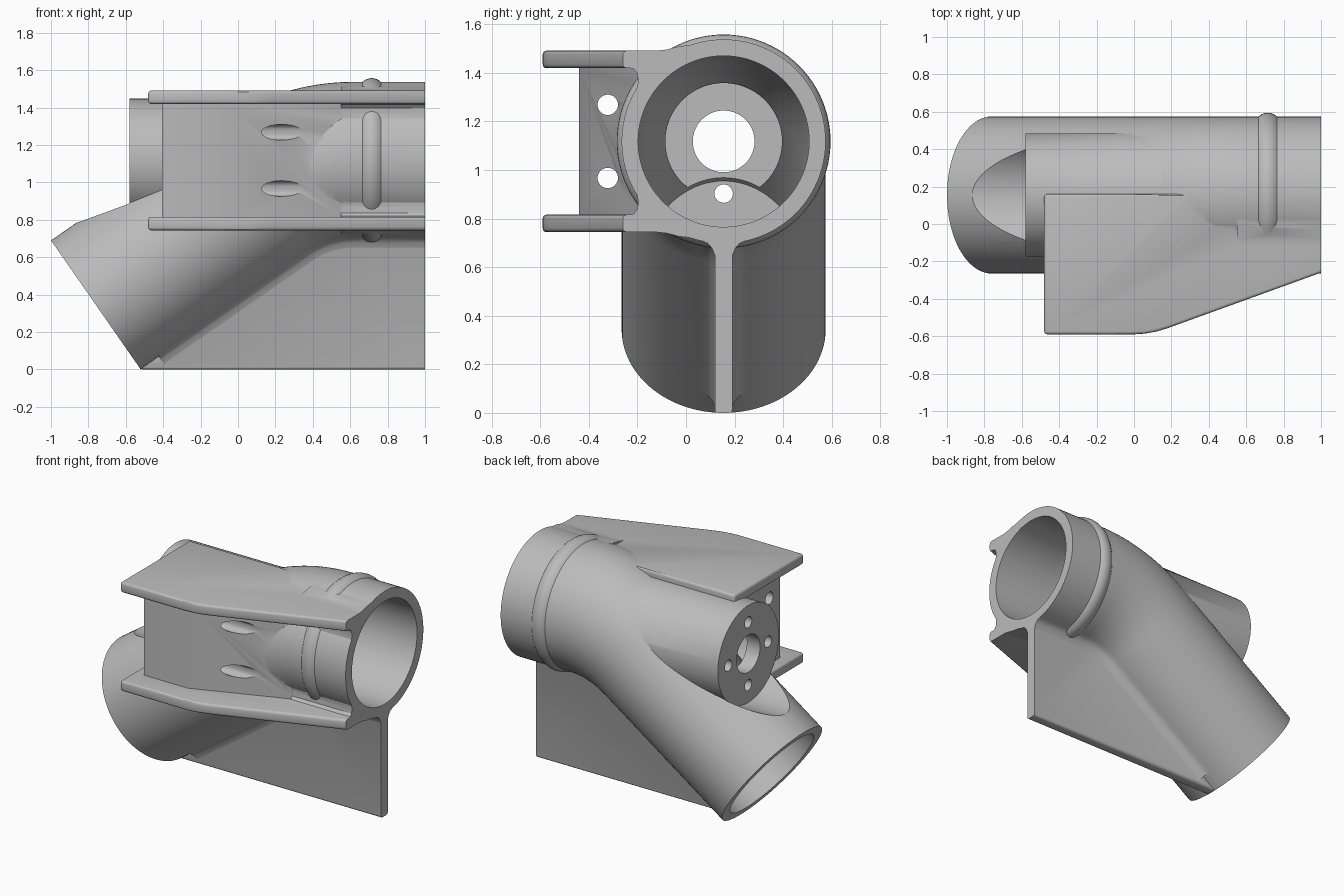
import bpy, bmesh, math
from mathutils import Vector, Matrix

if "Cube" in bpy.data.objects:
    bpy.data.objects.remove(bpy.data.objects["Cube"], do_unlink=True)

CY, CZ = 0.155, 1.1175          # axis of the straight tube
R_OUT, R_BORE, R_MOTOR = 0.42, 0.352, 0.33

grey = bpy.data.materials.new("light grey")
grey.use_nodes = True
grey.diffuse_color = (0.5, 0.5, 0.5, 1)
grey.node_tree.nodes["Principled BSDF"].inputs["Base Color"].default_value = (0.5, 0.5, 0.5, 1)


def finish(name, bm):
    bmesh.ops.recalc_face_normals(bm, faces=bm.faces)
    mesh = bpy.data.meshes.new(name)
    bm.to_mesh(mesh)
    bm.free()
    mesh.materials.append(grey)
    obj = bpy.data.objects.new(name, mesh)
    bpy.context.collection.objects.link(obj)
    return obj


def apply(obj, mod):
    bpy.context.view_layer.objects.active = obj
    bpy.ops.object.modifier_apply(modifier=mod.name)


def combine(obj, tool, operation):
    mod = obj.modifiers.new("combine", "BOOLEAN")
    mod.operation = operation
    mod.solver = "MANIFOLD"
    mod.object = tool
    apply(obj, mod)
    bpy.data.objects.remove(tool, do_unlink=True)


def prism(name, points, place, low, high, bevel=0):
    """Extrude a flat outline; place(a, b, depth) gives the 3D point."""
    bm = bmesh.new()
    rings = [[bm.verts.new(place(a, b, d)) for a, b in points] for d in (low, high)]
    bridge(bm, rings)
    obj = finish(name, bm)
    if bevel:
        mod = obj.modifiers.new("soft_edges", "BEVEL")
        mod.width = bevel
        mod.segments = 3
        mod.angle_limit = math.radians(40)
        apply(obj, mod)
    return obj


def bridge(bm, rings):
    n = len(rings[0])
    for a, b in zip(rings, rings[1:]):
        for i in range(n):
            bm.faces.new((a[i], a[(i + 1) % n], b[(i + 1) % n], b[i]))
    bm.faces.new(rings[0])
    bm.faces.new(rings[-1])


def rod(name, radius, x0, x1, y=CY, z=CZ, sides=96):
    ring = [(radius * math.cos(2 * math.pi * i / sides),
             radius * math.sin(2 * math.pi * i / sides)) for i in range(sides)]
    return prism(name, ring, lambda a, b, d: (d, y + a, z + b), x0, x1)


# Centre line: slanted leg, rounded bend, level leg
slope = math.radians(34.8)
start = Vector((-0.76, CY, 0.345))
along = Vector((math.cos(slope), 0, math.sin(slope)))
corner = start + along * ((CZ - start.z) / along.z)
bend = 0.85
reach = bend * math.tan(slope / 2)


def sweep(name, section, offset):
    path = [(start + along * offset, slope)]
    centre = Vector((corner.x + reach, CY, CZ - bend))
    for i in range(17):
        a = slope * (1 - i / 16)
        path.append((centre + bend * Vector((-math.sin(a), 0, math.cos(a))), a))
    path.append((Vector((1.1, CY, CZ)), 0))
    bm = bmesh.new()
    rings = []
    for p, a in path:
        up = Vector((-math.sin(a), 0, math.cos(a)))
        rings.append([bm.verts.new(p + Vector((0, u, 0)) + up * w) for u, w in section])
    bridge(bm, rings)
    return finish(name, bm)


def circle(r, n=96):
    return [(r * math.cos(2 * math.pi * i / n), r * math.sin(2 * math.pi * i / n)) for i in range(n)]


def flat(a, b, d):
    return (a, b, d)


def upright(a, b, d):
    return (a, d, b)


# Bent pipe with motor tube
body = sweep("pump_housing", circle(R_OUT), 0)
combine(body, rod("motor_tube", R_MOTOR, -0.7, 0.4), "UNION")

# Bead around the outlet
bm = bmesh.new()
rings = []
for i in range(96):
    t = 2 * math.pi * i / 96
    rings.append([bm.verts.new((0.715 + 0.07 * math.sin(p), CY + (0.37 + 0.07 * math.cos(p)) * math.cos(t),
                                CZ + (0.37 + 0.07 * math.cos(p)) * math.sin(t)))
                  for p in [2 * math.pi * k / 24 for k in range(24)]])
for a, b in zip(rings, rings[1:] + rings[:1]):
    for k in range(24):
        m = (k + 1) % 24
        bm.faces.new((a[k], a[m], b[m], b[k]))
combine(body, finish("outlet_bead", bm), "UNION")

# Mounting block with a sloping front
block = [(-0.405, -0.44), (-0.07, -0.44), (0.75, -0.123), (0.75, CY), (-0.405, CY)]
combine(body, prism("mounting_block", block, flat, 0.78, 1.455), "UNION")

# Upper and lower flanges, with root fillets beside the tube
flange = [(-0.48, -0.59), (0, -0.59), (0.06, -0.586), (0.12, -0.575), (0.18, -0.557),
          (1.1, -0.224), (1.1, 0.16), (-0.48, 0.16)]
root = [(-0.245, 0.306), (-0.215, 0.298), (-0.2, 0.28), (-0.197, 0.25), (-0.2, 0.225),
        (-0.1, 0.225), (-0.1, 0.32), (-0.245, 0.32)]
top_root = [(-0.13, 0.365), (-0.13, 0.3725), (-0.08, 0.378), (-0.03, 0.391), (0.02, 0.397), (0.02, 0.365)]
for side in (1, -1):
    mid = CZ + side * 0.3375
    combine(body, prism("flange", flange, flat, mid - 0.036, mid + 0.036, 0.016), "UNION")
    for outline in (root, top_root):
        combine(body, prism("flange_fillet", outline,
                            lambda a, b, d: (d, a, CZ + side * b), 0.55, 1.1), "UNION")

# Support fin below the pipe, with a fillet following the pipe
fin = [(-0.52, 0), (1.1, 0), (1.1, 0.8), (0.48, 0.8), (-0.54, 0.03)]
combine(body, prism("support_fin", fin, upright, CY - 0.036, CY + 0.036, 0.014), "UNION")
half = [(0.03, -0.48), (0.038, -0.465), (0.048, -0.44), (0.065, -0.42), (0.1, -0.405), (0.1, -0.38)]
fillet = half + [(-u, w) for u, w in reversed(half)]
combine(body, sweep("fin_fillet", fillet, 0.12), "UNION")

# Hollow the pipe, keeping a wall under the motor recess
combine(body, sweep("pipe_bore", circle(R_BORE), -0.1), "DIFFERENCE")
wall = rod("recess_wall", 0.39, -1.1, -0.5)
combine(wall, sweep("wall_limit", circle(R_OUT - 0.002), 0.002), "INTERSECT")
combine(body, wall, "UNION")
combine(body, rod("motor_recess", R_MOTOR + 0.004, -1.3, -0.58), "DIFFERENCE")
combine(body, rod("motor_bore", 0.24, -0.48, 0.4), "DIFFERENCE")
combine(body, rod("shaft_hole", 0.127, -0.7, 0), "DIFFERENCE")

# Screw holes in the motor face: only the lowest goes through
for i in range(4):
    a = math.pi / 2 * i
    depth = -0.4 if i == 3 else -0.5
    combine(body, rod("screw_hole", 0.038, -0.7, depth, CY + 0.215 * math.cos(a),
                      CZ + 0.215 * math.sin(a), 24), "DIFFERENCE")

# Bolt holes through the mounting block
for z in (0.967, 1.268):
    combine(body, rod("bolt_hole", 0.042, -0.6, 0.7, -0.322, z, 32), "DIFFERENCE")

# Trim the outlet end flush
combine(body, prism("outlet_trim", [(1, -1), (1.5, -1), (1.5, 1), (1, 1)], flat, -0.5, 2), "DIFFERENCE")

bpy.ops.object.select_all(action="DESELECT")
body.select_set(True)
bpy.context.view_layer.objects.active = body
bpy.ops.object.shade_smooth_by_angle(angle=math.radians(30))
